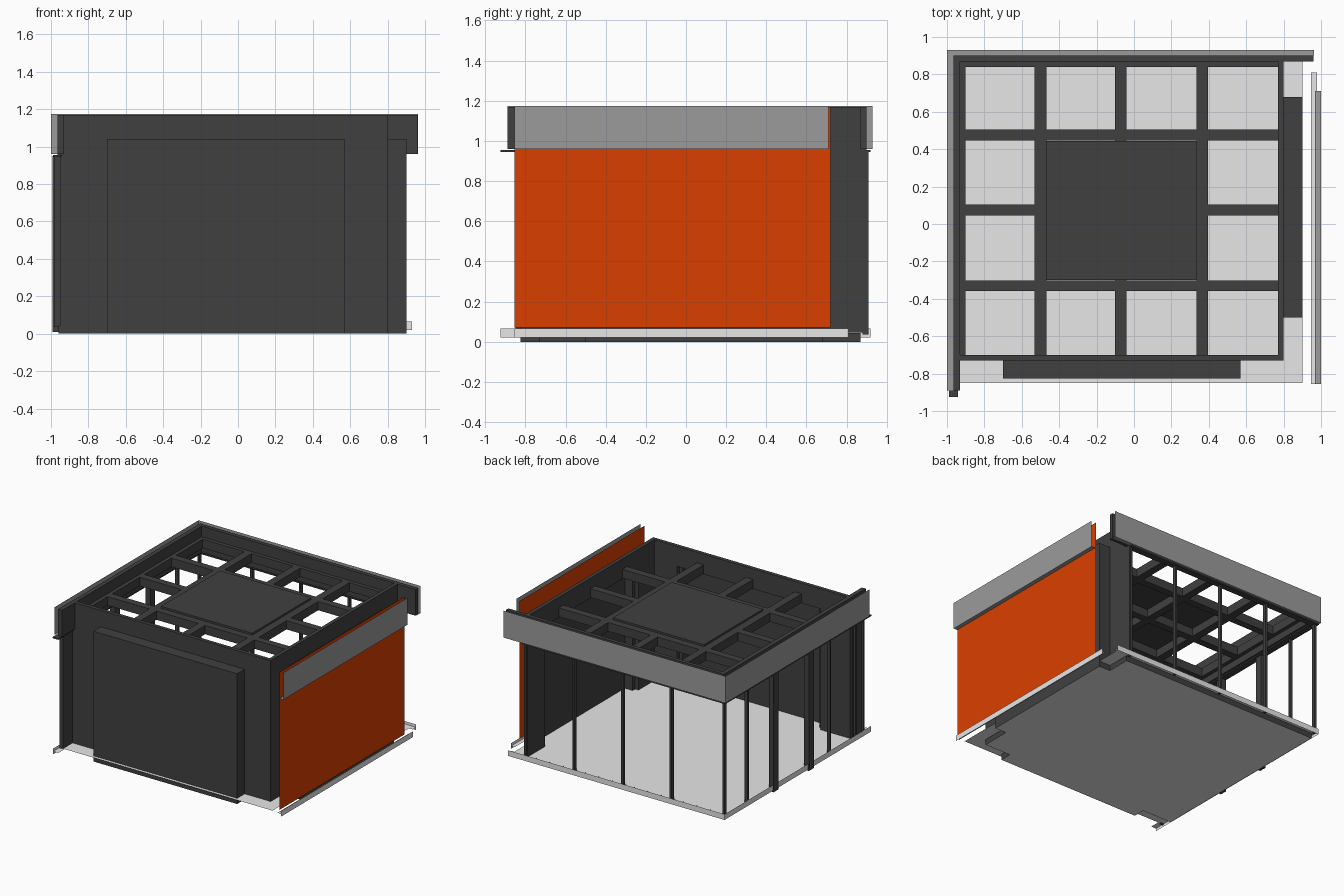
import bpy
import bmesh
from mathutils import Vector

cube = bpy.data.objects.get("Cube")
if cube:
    bpy.data.objects.remove(cube, do_unlink=True)


def material(name, r, g, b):
    m = bpy.data.materials.new(name)
    m.use_nodes = True
    m.diffuse_color = (r, g, b, 1)
    m.node_tree.nodes["Principled BSDF"].inputs["Base Color"].default_value = (r, g, b, 1)
    return m


DARK = material("charcoal", 0.051, 0.051, 0.051)
GREY = material("mid grey", 0.33, 0.33, 0.33)
LIGHT = material("light grey", 0.8, 0.8, 0.8)
ORANGE = material("burnt orange", 0.7, 0.05, 0.0)


def finish(name, mat, bm):
    mesh = bpy.data.meshes.new(name)
    bm.to_mesh(mesh)
    bm.free()
    mesh.materials.append(mat)
    obj = bpy.data.objects.new(name, mesh)
    bpy.context.collection.objects.link(obj)
    return obj


def build(name, mat, boxes):
    """One object made of boxes, each given as x, y and z ranges."""
    bm = bmesh.new()
    for xs, ys, zs in boxes:
        lo, hi = Vector((xs[0], ys[0], zs[0])), Vector((xs[1], ys[1], zs[1]))
        for v in bmesh.ops.create_cube(bm, size=1)["verts"]:
            v.co = (lo + hi) / 2 + v.co * (hi - lo)
    return finish(name, mat, bm)


def fold(name, mat, profile, start, end, along):
    """Folded sheet: a cross-section of (across, z) points run along x or y."""
    bm = bmesh.new()
    rows = []
    for across, z in profile:
        ends = [(t, across, z) if along == "x" else (across, t, z) for t in (start, end)]
        rows.append([bm.verts.new(p) for p in ends])
    for (a, b), (c, d) in zip(rows, rows[1:]):
        bm.faces.new((a, b, d, c))
    return finish(name, mat, bm)


def around(c, width):
    return (c - width / 2, c + width / 2)


# Shared levels and room limits
FLOOR, SOFFIT, NICHE_TOP, TOP = 0.045, 0.96, 1.04, 1.17
XL, XR, YF, YB = -0.93, 0.80, -0.73, 0.87
T = 0.03
NX, NY = (-0.70, 0.57), (-0.50, 0.68)      # niche openings
NF, NR = -0.825, 0.90                      # niche outer faces

# Base slab with tongues under both niches; its edges are dark
SLAB = (0, FLOOR - 0.002)
slab = build("base_slab", LIGHT, [((-0.96, XR), (YF, YB), SLAB),
                                  (NX, (NF, YF), SLAB),
                                  ((XR, NR), NY, SLAB)])
slab.data.materials.append(DARK)
for face in slab.data.polygons:
    face.material_index = int(abs(face.normal.z) < 0.5)
fold("floor", LIGHT, [(-0.85, FLOOR), (0.88, FLOOR)], -0.95, 0.90, "x")

# Solid walls, each with an opening into its niche
WALL = (FLOOR, TOP)
LINTEL = (NICHE_TOP - T, TOP)
build("front_wall", DARK, [((-0.96, NX[0]), (YF, YF + T), WALL),
                           ((NX[1], XR), (YF, YF + T), WALL),
                           (NX, (YF, YF + T), LINTEL)])
build("side_wall", DARK, [((XR - T, XR), (YF, NY[0]), WALL),
                          ((XR - T, XR), (NY[1], YB + T), WALL),
                          ((XR - T, XR), NY, LINTEL)])
build("wall_return", DARK, [((-0.965, -0.95), (-0.85, YF), (FLOOR, SOFFIT))])

# Niche shells: outer face, two cheeks and a lid
NZ = (0.012, NICHE_TOP)
LID = (NICHE_TOP - T, NICHE_TOP)
build("front_niche", DARK, [(NX, (NF, NF + T), NZ),
                            ((NX[0], NX[0] + T), (NF, YF), NZ),
                            ((NX[1] - T, NX[1]), (NF, YF), NZ),
                            (NX, (NF, YF), LID)])
build("side_niche", DARK, [((NR - T, NR), NY, NZ),
                           ((XR, NR), (NY[0], NY[0] + T), NZ),
                           ((XR, NR), (NY[1] - T, NY[1]), NZ),
                           ((XR, NR), NY, LID)])

# Ceiling grid with a perimeter frame and a centre plate
BEAM = (1.015, 1.085)
beams = [((XL, XL + T), (YF, YB), BEAM), ((XR - T, XR), (YF, YB), BEAM),
         ((XL, XR), (YF, YF + T), BEAM), ((XL, XR), (YB - T, YB), BEAM)]
for x in (-0.50, -0.07, 0.365):
    beams.append((around(x, 0.062), (YF, YB), BEAM))
for y in (-0.33, 0.075, 0.475):
    beams.append(((XL, XR), around(y, 0.058), BEAM))
build("ceiling_grid", DARK, beams)
build("ceiling_plate", DARK, [((-0.47, 0.335), (-0.30, 0.445), (1.08, 1.1))])

# Parapet behind the fascia on the two glazed sides
UP = (SOFFIT, TOP)
build("parapet", DARK, [((-0.965, XL), (-0.89, YB + T), UP),
                        ((-0.965, 0.96), (YB, YB + T), UP)])
build("head_track", DARK, [((-0.99, -0.94), (-0.925, 0.92), (0.945, 0.955)),
                           ((-0.99, 0.80), (YB, 0.92), (0.945, 0.955))])

# Folded fascia sheets: an upright face and a bottom flange
RIM = 1.175
fold("back_fascia", GREY, [(YB + T, SOFFIT), (0.93, SOFFIT), (0.93, RIM)], -1, 0.963, "x")
fold("glazed_side_fascia", GREY, [(-0.965, SOFFIT), (-1, SOFFIT), (-1, RIM)], -0.89, 0.93, "y")
fold("panel_fascia", GREY, [(0.967, SOFFIT), (1, SOFFIT), (1, RIM)], -0.855, 0.71, "y")

# Coloured cladding sheet standing off the side wall
fold("cladding_panel", ORANGE, [(0.965, 0.07), (0.965, TOP)], -0.855, 0.72, "y")

# Floor edge angles: a ledge meeting an upright lip
LEDGE, LIP = FLOOR - 0.003, (0.02, 0.065)


def sill(name, inner, outer, start, end, along):
    fold(name + "_ledge", LIGHT, [(inner, LEDGE), (outer, LEDGE)], start, end, along)
    fold(name + "_lip", LIGHT, [(outer, z) for z in LIP], start, end, along)


sill("back_sill", 0.875, 0.92, -0.985, 0.93, "x")
sill("glazed_side_sill", -0.94, -0.985, -0.925, 0.92, "y")
sill("panel_sill", 0.947, 0.979, -0.855, 0.81, "y")

# Window posts on the two glazed sides
POST = (FLOOR - 0.01, 0.95)
posts = [(around(x, 0.016), (YB + 0.01, 0.908), POST)
         for x in (-0.967, -0.50, -0.07, 0.36, 0.785)]
posts += [((-0.983, -0.957), around(y, 0.016), POST)
          for y in (0.62, -0.42, -0.74, -0.842)]
build("window_posts", DARK, posts)

# Wider door jambs, slightly proud of the sill
build("door_jambs", DARK, [((-0.992, -0.95), around(y, 0.06), (0.01, 0.95))
                           for y in (0.28, -0.165)])
